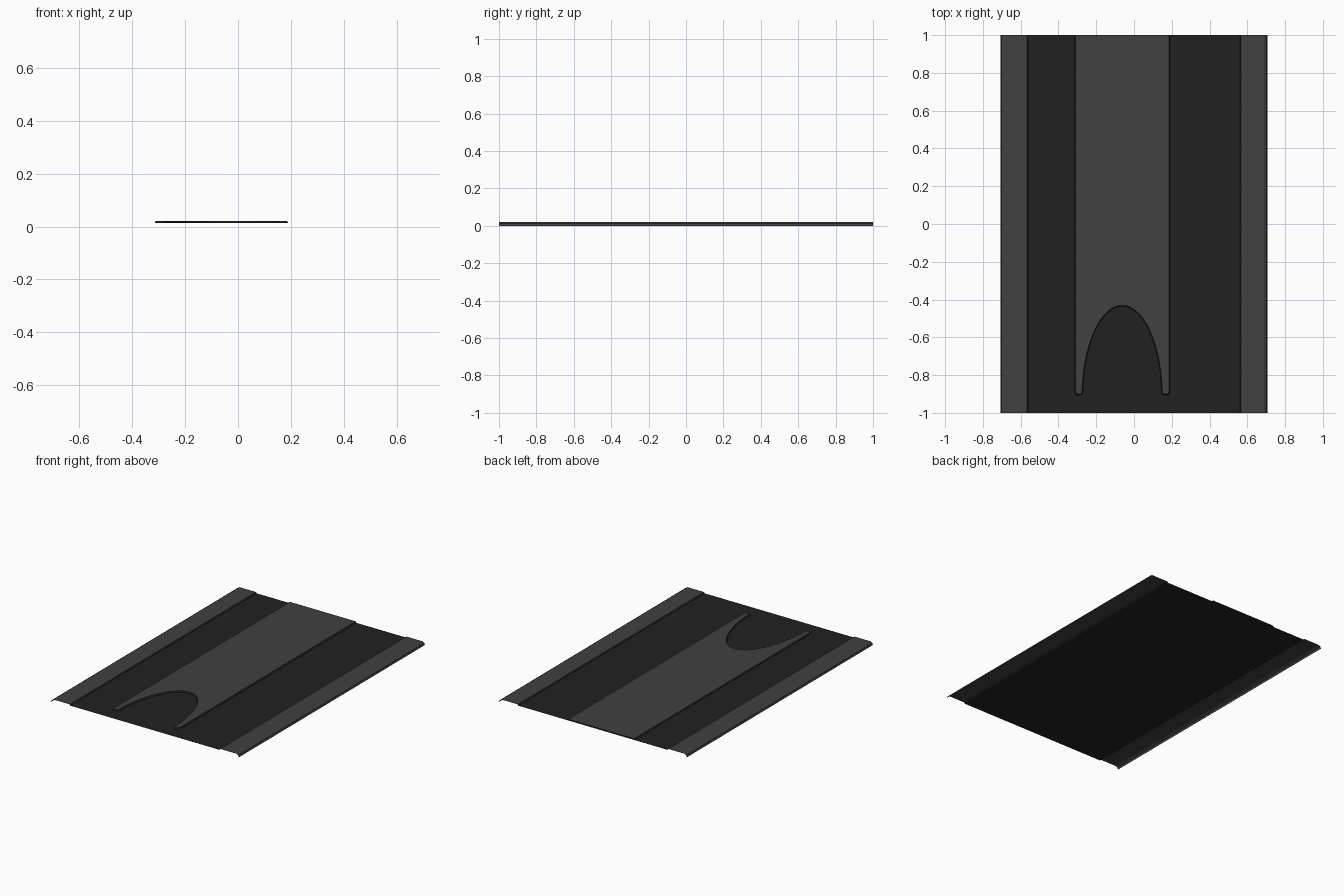
import bpy, bmesh, math

if "Cube" in bpy.data.objects:
    bpy.data.objects.remove(bpy.data.objects["Cube"])


def material(name, v):
    m = bpy.data.materials.new(name)
    m.diffuse_color = (v, v, v, 1)
    m.use_nodes = True
    m.node_tree.nodes["Principled BSDF"].inputs["Base Color"].default_value = m.diffuse_color
    return m


light = material("light grey", 0.052)
dark = material("dark grey", 0.0155)

Z_BASE, Z_STRIP, Z_PANEL = 0.0125, 0.02, 0.0215


def finish(name, bm, mats):
    me = bpy.data.meshes.new(name)
    bm.to_mesh(me)
    bm.free()
    ob = bpy.data.objects.new(name, me)
    bpy.context.collection.objects.link(ob)
    for m in mats:
        me.materials.append(m)
    return ob


def sheet(name, profile, mats, dark_faces=()):
    """Open strip: an x-z profile drawn along the full length in y."""
    bm = bmesh.new()
    rows = [[bm.verts.new((x, y, z)) for y in (-1, 1)] for x, z in profile]
    for i, (a, b) in enumerate(zip(rows, rows[1:])):
        f = bm.faces.new((a[0], b[0], b[1], a[1]))
        f.normal_update()
        if f.normal.z < 0:
            f.normal_flip()
        f.material_index = 1 if i in dark_faces else 0
    return finish(name, bm, mats)


# recessed floor
sheet("floor_sheet", [(-0.56, Z_BASE), (0.56, Z_BASE)], [dark])

# side rails with folded-down lip and dark inner step
for name, s in (("left_rail", -1), ("right_rail", 1)):
    prof = [(0.56, Z_BASE), (0.566, Z_STRIP), (0.688, Z_STRIP),
            (0.701, 0.013), (0.706, 0)]
    sheet(name, [(s * x, z) for x, z in prof], [light, dark], dark_faces=(0,))


def outline(g):
    """Raised panel outline, grown outward by g, with arched cut-out in front."""
    l, r, cx, tip = -0.31 - g, 0.185 + g, -0.0625, -0.9 - g
    a, b, cy = 0.213 - g, 0.485 - g, -0.915
    c = 0.012
    pts = [(r, 1), (l, 1), (l, tip + c), (l + c * 0.6, tip)]
    n = 40
    t0 = 0.045
    pts.append((cx - a - 0.006, tip))
    for i in range(n + 1):
        t = math.pi - t0 - (math.pi - 2 * t0) * i / n
        pts.append((cx + a * math.cos(t), cy + b * math.sin(t)))
    pts += [(cx + a + 0.006, tip), (r - c * 0.6, tip), (r, tip + c)]
    return pts


# raised centre panel with dark sloped walls
bm = bmesh.new()
top = [bm.verts.new((x, y, Z_PANEL)) for x, y in outline(0)]
low = [bm.verts.new((x, y, Z_BASE)) for x, y in outline(0.005)]
cap = bm.faces.new(top)
n = len(top)
for i in range(n):
    j = (i + 1) % n
    f = bm.faces.new((top[j], top[i], low[i], low[j]))
    f.material_index = 1
cap.normal_update()
if cap.normal.z < 0:
    bmesh.ops.reverse_faces(bm, faces=bm.faces[:])
bmesh.ops.triangulate(bm, faces=[cap])
finish("centre_panel", bm, [light, dark])
